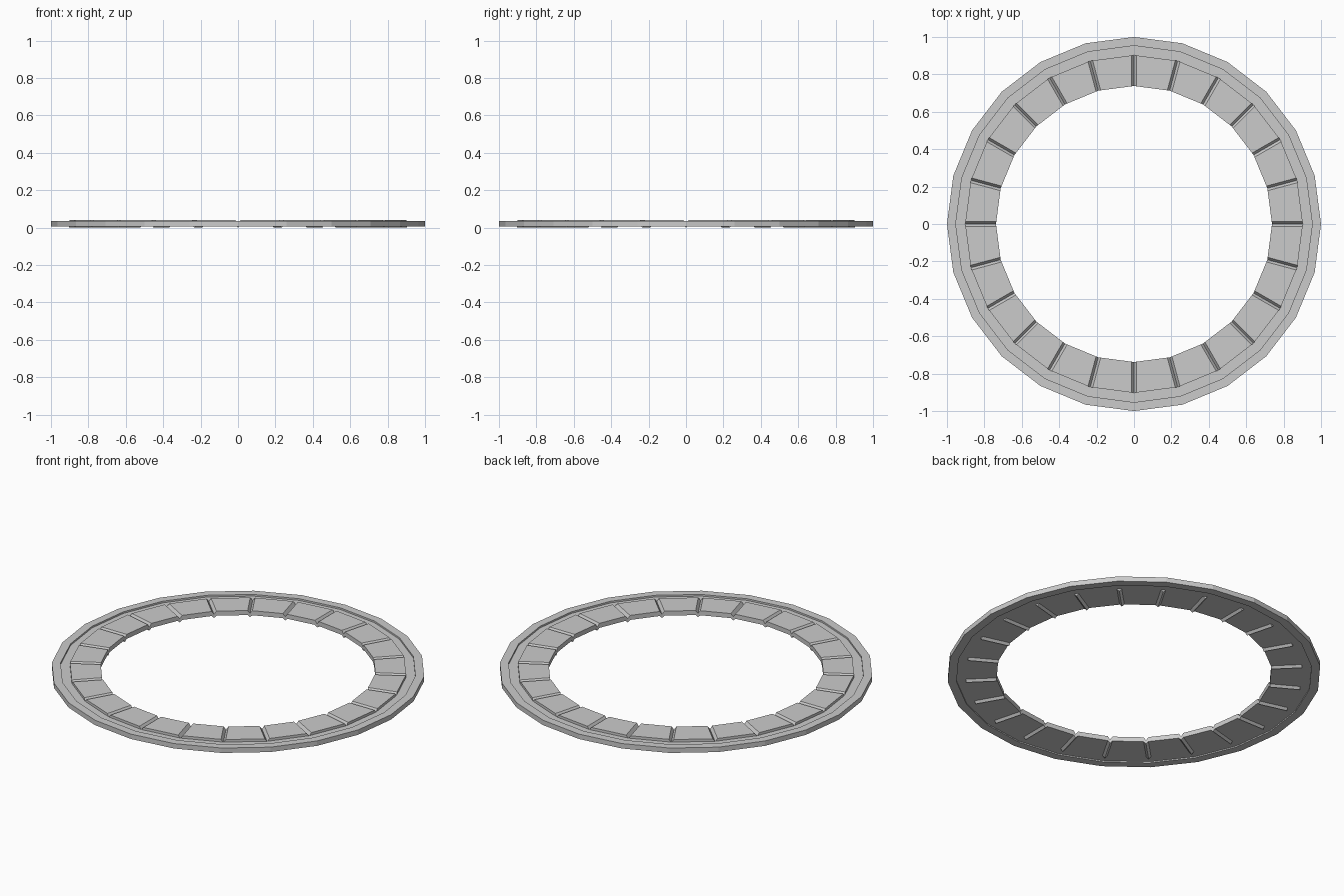
import bpy, bmesh, math
from mathutils import Vector

cube = bpy.data.objects.get("Cube")
if cube:
    bpy.data.objects.remove(cube, do_unlink=True)

SIDES = 24

grey = bpy.data.materials.new("light grey")
grey.use_nodes = True
grey.diffuse_color = (0.6, 0.6, 0.6, 1)
grey.node_tree.nodes["Principled BSDF"].inputs["Base Color"].default_value = (0.6, 0.6, 0.6, 1)


def sweep(name, sections):
    """Skin a closed loop of equal cross-sections."""
    bm = bmesh.new()
    rows = [[bm.verts.new(p) for p in s] for s in sections]
    for i, a in enumerate(rows):
        b = rows[(i + 1) % len(rows)]
        for j in range(len(a)):
            k = (j + 1) % len(a)
            bm.faces.new((a[j], b[j], b[k], a[k]))
    bmesh.ops.recalc_face_normals(bm, faces=bm.faces)
    mesh = bpy.data.meshes.new(name)
    bm.to_mesh(mesh)
    bm.free()
    mesh.materials.append(grey)
    obj = bpy.data.objects.new(name, mesh)
    bpy.context.collection.objects.link(obj)
    return obj


def polar(r, angle, z):
    return Vector((r * math.cos(angle), r * math.sin(angle), z))


def lathe(name, profile):
    step = math.tau / SIDES
    return sweep(name, [[polar(r, i * step, z) for r, z in profile] for i in range(SIDES)])


# Outer rim with a shallow channel behind it
lathe("outer_rim", [(1.0, 0.006), (1.0, 0.035), (0.953, 0.035), (0.953, 0.025),
                    (0.9, 0.025), (0.9, 0.013), (0.953, 0.013), (0.953, 0.006)])


# Inner panels, folded downward into a V at every joint
def panel_sections(r_in, r_out, low, high, half_width, dip_low, dip_high):
    sections = []
    for i in range(SIDES):
        angle = i * math.tau / SIDES
        for side in (-1, 0, 1):
            along = polar(half_width * abs(side), angle + side * (math.pi / 2 + math.pi / SIDES), 0)
            bottom, top = (low, high) if side else (low - dip_low, high - dip_high)
            sections.append([polar(r, angle, z) + along for r, z in
                             ((r_in, bottom), (r_out, bottom), (r_out, top), (r_in, top))])
    return sections


sweep("folded_panels", panel_sections(0.738, 0.903, 0.013, 0.04, 0.013, 0.013, 0.018))
